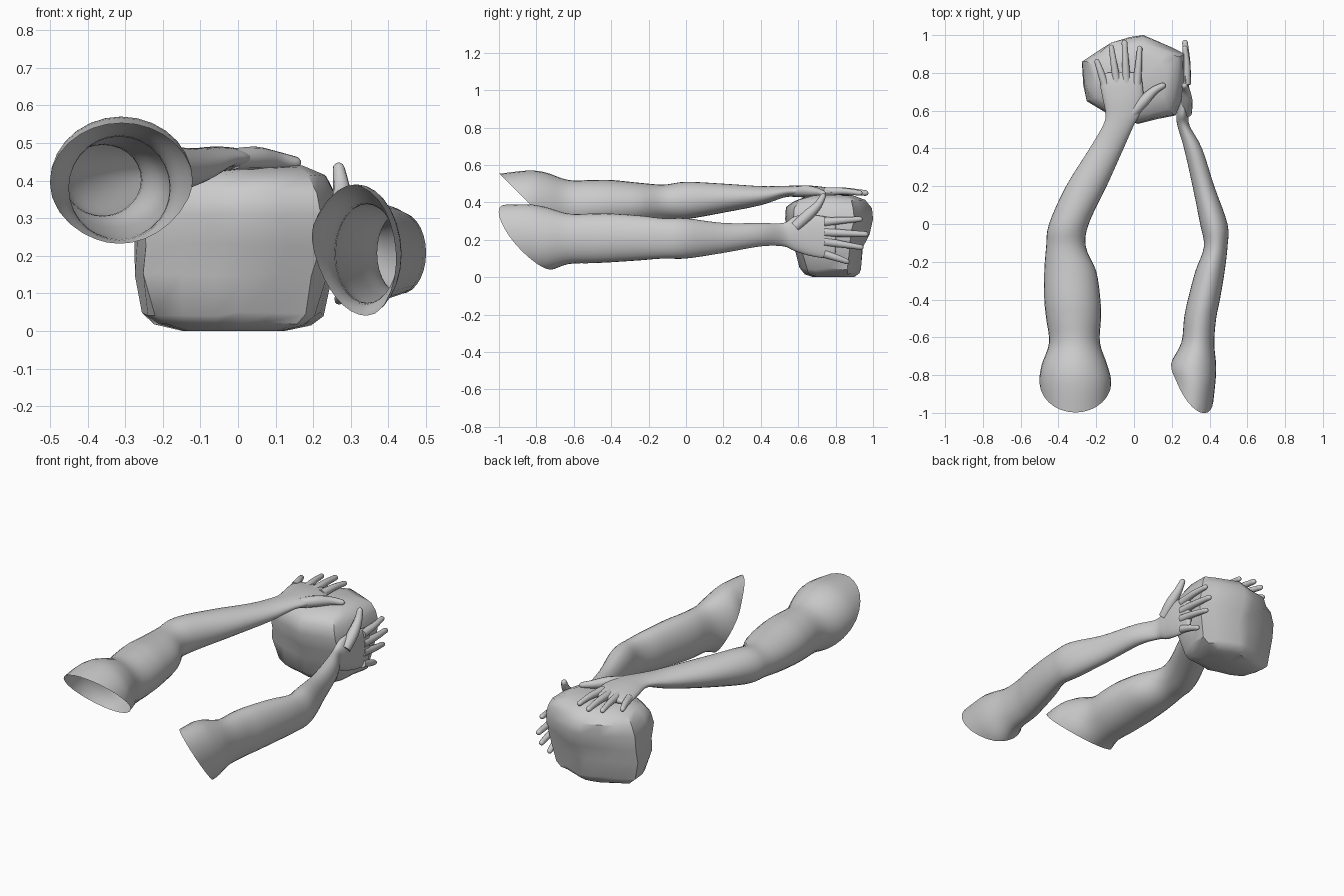
import bpy, bmesh, math, random
from mathutils import Vector

if "Cube" in bpy.data.objects:
    bpy.data.objects.remove(bpy.data.objects["Cube"])

random.seed(4)
grey = bpy.data.materials.new("clay grey")
grey.diffuse_color = (0.6, 0.6, 0.6, 1)
grey.use_nodes = True
grey.node_tree.nodes["Principled BSDF"].inputs["Base Color"].default_value = grey.diffuse_color


def loft(name, rings, cut=None, angle=60):
    """Skin closed rings, cap both ends, optionally cut the start open with a plane."""
    bm = bmesh.new()
    loops = [[bm.verts.new(p) for p in ring] for ring in rings]
    n = len(loops[0])
    for a, b in zip(loops, loops[1:]):
        for j in range(n):
            k = (j + 1) % n
            bm.faces.new((a[j], b[j], b[k], a[k]))
    for loop in (loops[0], loops[-1]):
        c = bm.verts.new(sum((v.co for v in loop), Vector()) / n)
        for j in range(n):
            bm.faces.new((loop[j], loop[(j + 1) % n], c))
    bmesh.ops.recalc_face_normals(bm, faces=bm.faces[:])
    if cut:
        bmesh.ops.bisect_plane(bm, geom=bm.verts[:] + bm.edges[:] + bm.faces[:],
                               plane_co=cut[0], plane_no=cut[1], clear_inner=True)
    mesh = bpy.data.meshes.new(name)
    bm.to_mesh(mesh)
    bm.free()
    mesh.materials.append(grey)
    ob = bpy.data.objects.new(name, mesh)
    bpy.context.collection.objects.link(ob)
    bpy.ops.object.select_all(action='DESELECT')
    ob.select_set(True)
    bpy.context.view_layer.objects.active = ob
    bpy.ops.object.shade_smooth_by_angle(angle=math.radians(angle))
    return ob


def spline(rows, steps):
    """Catmull-Rom interpolation through rows of numbers."""
    out = []
    for i in range(len(rows) - 1):
        p = [rows[max(0, min(len(rows) - 1, i + d))] for d in (-1, 0, 1, 2)]
        for s in range(steps):
            t = s / steps
            out.append([b + 0.5 * t * (c - a + t * (2*a - 5*b + 4*c - d + t * (3*(b - c) + d - a)))
                        for a, b, c, d in zip(*p)])
    return out + [list(rows[-1])]


def arm(name, stations, cut):
    rings = []
    rows = spline(stations, 4)
    # rounded knuckle end
    y, x0, x1, z0, z1 = rows[-1]
    for dy, s in ((0.008, 0.85), (0.013, 0.55)):
        cx, cz, hx, hz = (x0 + x1)/2, (z0 + z1)/2, (x1 - x0)/2*s, (z1 - z0)/2*s
        rows.append([y + dy, cx - hx, cx + hx, cz - hz, cz + hz])
    for y, x0, x1, z0, z1 in rows:
        rings.append([((x0 + x1)/2 + (x1 - x0)/2*math.cos(a), y, (z0 + z1)/2 + (z1 - z0)/2*math.sin(a))
                      for a in (2*math.pi*j/28 for j in range(28))])
    loft(name, rings, cut)


def finger(name, path, place):
    """Tapered tube with a rounded tip; path rows are x, y, z, radius."""
    rows = spline(path, 4)
    tip, before = Vector(rows[-1][:3]), Vector(rows[-2][:3])
    d, r = (tip - before).normalized(), rows[-1][3]
    for k in (30, 60, 80):
        a = math.radians(k)
        rows.append([*(tip + d*r*math.sin(a)), r*math.cos(a)])
    rings = []
    for i, row in enumerate(rows):
        t = (Vector(rows[min(i + 1, len(rows) - 1)][:3]) - Vector(rows[max(i - 1, 0)][:3])).normalized()
        u = t.cross(Vector((0, 0, 1))).normalized()
        w = u.cross(t)
        rings.append([place(Vector(row[:3]) + row[3]*(u*math.cos(a) + w*math.sin(a)))
                      for a in (2*math.pi*j/12 for j in range(12))])
    loft(name, rings)


# Arms: y, x min, x max, z min, z max from shoulder to knuckles
left = [(-1.02, -.48, -.14, .25, .55), (-.85, -.50, -.12, .225, .57), (-.75, -.49, -.14, .22, .56),
        (-.63, -.45, -.18, .24, .52), (-.5, -.465, -.175, .25, .52), (-.4, -.475, -.178, .26, .52),
        (-.25, -.475, -.20, .28, .505), (-.12, -.465, -.255, .305, .495), (0, -.45, -.24, .31, .51),
        (.2, -.36, -.145, .345, .50), (.4, -.235, -.055, .385, .487), (.52, -.165, -.002, .425, .488),
        (.58, -.15, .03, .43, .49), (.66, -.165, .05, .425, .49), (.74, -.18, .045, .43, .482),
        (.79, -.175, .038, .435, .47)]
right = [(-1.02, .20, .41, .05, .385), (-.85, .20, .43, .04, .39), (-.75, .19, .435, .03, .375),
         (-.63, .25, .425, .07, .34), (-.5, .265, .435, .075, .34), (-.4, .285, .455, .08, .34),
         (-.25, .325, .48, .09, .33), (-.12, .37, .495, .10, .315), (0, .35, .495, .10, .315),
         (.2, .31, .425, .13, .29), (.4, .265, .36, .165, .29), (.52, .23, .295, .165, .29),
         (.58, .225, .29, .14, .325), (.66, .24, .293, .115, .335), (.74, .248, .292, .102, .325),
         (.79, .255, .288, .105, .317)]
arm("left_arm", left, ((0, -1.0, .555), (0, 1, 1)))
arm("right_arm", right, ((.40, -.99, .30), (1, 1, .8)))

# Fingers, laid out on the left hand and rolled a quarter turn for the right
digits = {
    "little_finger": [(-.155, .74, .457, .022), (-.178, .81, .457, .018), (-.196, .86, .45, .014)],
    "ring_finger": [(-.09, .74, .457, .024), (-.105, .84, .46, .018), (-.12, .935, .45, .014)],
    "middle_finger": [(-.04, .74, .457, .024), (-.045, .85, .46, .019), (-.05, .96, .45, .015)],
    "index_finger": [(.015, .74, .457, .024), (.024, .84, .46, .018), (.03, .93, .45, .014)],
    "thumb": [(-.01, .585, .458, .028), (.05, .65, .46, .03), (.105, .705, .455, .022), (.152, .732, .448, .016)],
}
for digit, path in digits.items():
    finger("left_" + digit, path, lambda p: p)
    finger("right_" + digit, path, lambda p: Vector((p.z - .18, p.y, p.x + .28)))

# Rock: irregular outline seen from above, stacked in scaled layers
outline = [(-.275, .86), (-.262, .73), (-.25, .65), (-.15, .59), (-.06, .56), (.02, .53), (.12, .555),
           (.22, .575), (.25, .65), (.265, .76), (.268, .9), (.2, .935), (.05, 1.0), (-.02, .99),
           (-.12, .96), (-.2, .91)]
layers = [(.0, -.01, .79, .5, .46), (.02, -.01, .775, .75, .62), (.045, -.01, .77, .87, .68),
          (.15, -.01, .762, .96, .79), (.23, 0, .765, 1, .9), (.31, 0, .765, 1, 1),
          (.37, 0, .765, .94, .97), (.41, .01, .77, .82, .82), (.435, .03, .77, .55, .5)]
rock = []
for i, (z, cx, cy, sx, sy) in enumerate(layers):
    j = 0 if i in (0, 5) else .007
    rock.append([(cx + x*sx + random.uniform(-j, j), cy + (y - .765)*sy + random.uniform(-j, j),
                  z + random.uniform(-j, j) * .8) for x, y in outline])
loft("rock", rock, angle=40)
